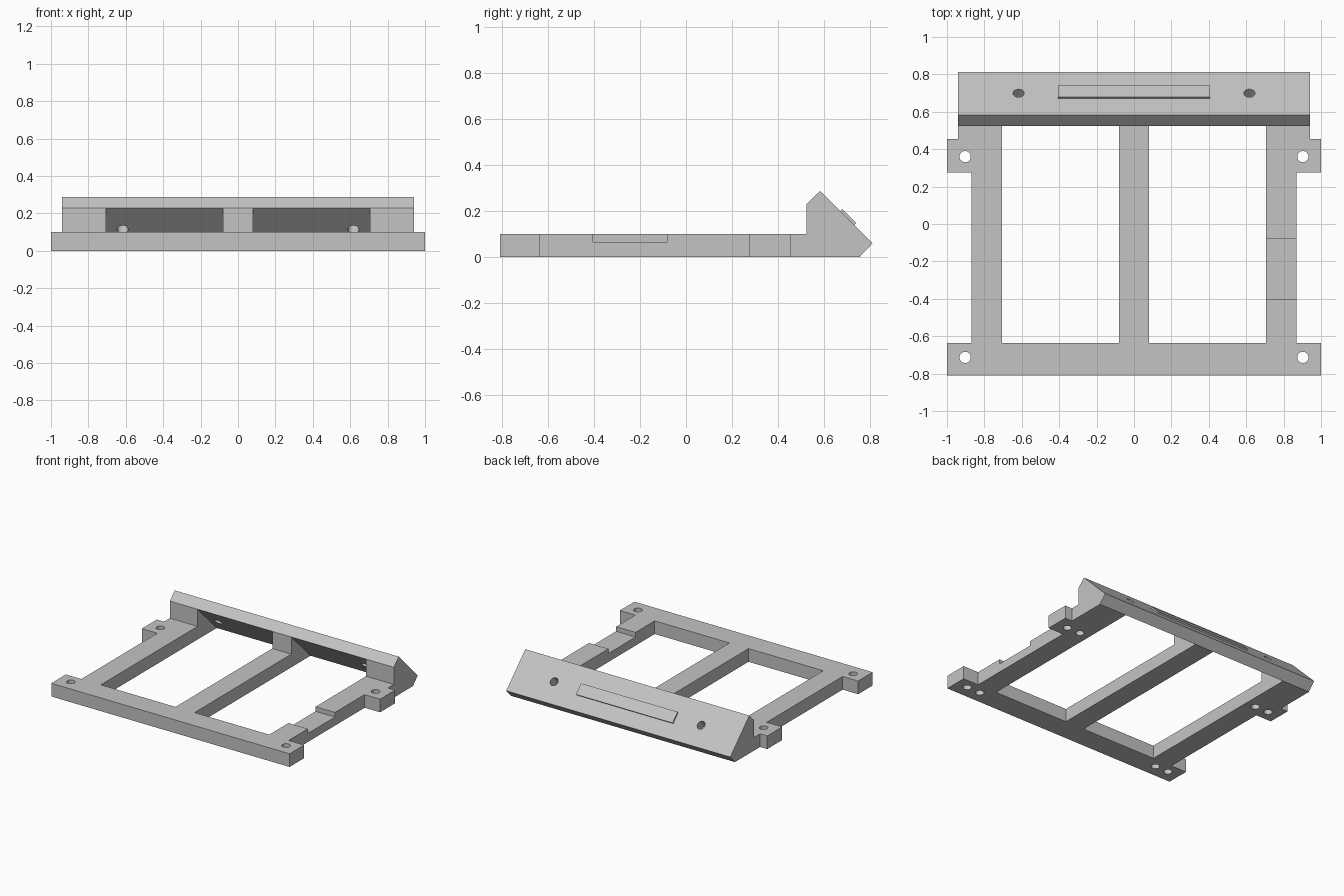
import bpy
import bmesh
from math import pi
from mathutils import Vector, Matrix

if "Cube" in bpy.data.objects:
    bpy.data.objects.remove(bpy.data.objects["Cube"], do_unlink=True)

# Single grey material
GREY = (0.55, 0.55, 0.55, 1)
grey = bpy.data.materials.new("plain grey")
grey.use_nodes = True
grey.diffuse_color = GREY
grey.node_tree.nodes["Principled BSDF"].inputs["Base Color"].default_value = GREY


def finish(name, bm):
    bmesh.ops.recalc_face_normals(bm, faces=bm.faces)
    mesh = bpy.data.meshes.new(name)
    bm.to_mesh(mesh)
    bm.free()
    mesh.materials.append(grey)
    obj = bpy.data.objects.new(name, mesh)
    bpy.context.collection.objects.link(obj)
    return obj


def prism(name, points, offset):
    """Extrude a closed polygon along the offset."""
    bm = bmesh.new()
    face = bm.faces.new([bm.verts.new(p) for p in points])
    new = bmesh.ops.extrude_face_region(bm, geom=[face])["geom"]
    bmesh.ops.translate(bm, vec=offset,
                        verts=[v for v in new if isinstance(v, bmesh.types.BMVert)])
    return finish(name, bm)


def side_prism(name, profile, x0, x1):
    return prism(name, [(x0, y, z) for y, z in profile], (x1 - x0, 0, 0))


def rod(name, centre, axis, length, radius=0.03):
    bm = bmesh.new()
    turn = Vector((0, 0, 1)).rotation_difference(Vector(axis)).to_matrix().to_4x4()
    bmesh.ops.create_cone(bm, cap_ends=True, segments=32, radius1=radius,
                          radius2=radius, depth=length,
                          matrix=Matrix.Translation(centre) @ turn)
    return finish(name, bm)


def combine(target, tool, operation):
    mod = target.modifiers.new("bool", "BOOLEAN")
    mod.operation = operation
    mod.solver = "EXACT"
    mod.object = tool
    bpy.context.view_layer.update()
    graph = bpy.context.evaluated_depsgraph_get()
    mesh = bpy.data.meshes.new_from_object(target.evaluated_get(graph))
    target.modifiers.clear()
    target.data = mesh
    bpy.data.objects.remove(tool, do_unlink=True)


# Flat base with four mounting ears
half = [(1, -0.81), (1, -0.635), (0.87, -0.635), (0.87, 0.275), (1, 0.275), (1, 0.455)]
outline = half + [(-x, y) for x, y in reversed(half)]
frame = prism("mounting_frame", [(x, y, 0) for x, y in outline], (0, 0, 0.1))

# Sloping rear panel with its posts
panel = [(0.4, 0), (0.755, 0), (0.812, 0.06), (0.584, 0.288),
         (0.525, 0.23), (0.525, 0.1), (0.4, 0.1)]
combine(frame, side_prism("rear_panel", panel, -0.94, 0.94), "UNION")

# Windows that run underneath the sloping panel
window = [(-0.635, -0.05), (0.805, -0.05), (0.525, 0.23), (0.45, 0.305), (-0.635, 0.305)]
for s in (-1, 1):
    combine(frame, side_prism("window_cutter", window, s * 0.08, s * 0.707), "DIFFERENCE")

# Shallow notch in one side rail
notch = [(-0.405, 0.065), (-0.08, 0.065), (-0.08, 0.2), (-0.405, 0.2)]
combine(frame, side_prism("notch_cutter", notch, 0.6, 0.95), "DIFFERENCE")

# Through holes in the ears, blind holes beside them, and panel holes
for s in (-1, 1):
    for y in (-0.713, 0.36):
        combine(frame, rod("ear_hole", (s * 0.903, y, 0.05), (0, 0, 1), 0.3), "DIFFERENCE")
        combine(frame, rod("blind_hole", (s * 0.79, y, 0), (0, 0, 1), 0.13), "DIFFERENCE")
    combine(frame, rod("panel_hole", (s * 0.617, 0.67, 0.143), (0, 1, 1), 0.25), "DIFFERENCE")

# Thin raised strip on the slope
strip = [(0.67, 0.2), (0.679, 0.209), (0.74, 0.148), (0.731, 0.139)]
side_prism("raised_strip", strip, -0.405, 0.405)

# Smooth hole walls, crisp edges
for obj in (frame, bpy.data.objects["raised_strip"]):
    bpy.ops.object.select_all(action="DESELECT")
    obj.select_set(True)
    bpy.context.view_layer.objects.active = obj
    bpy.ops.object.shade_smooth_by_angle(angle=pi / 6)
